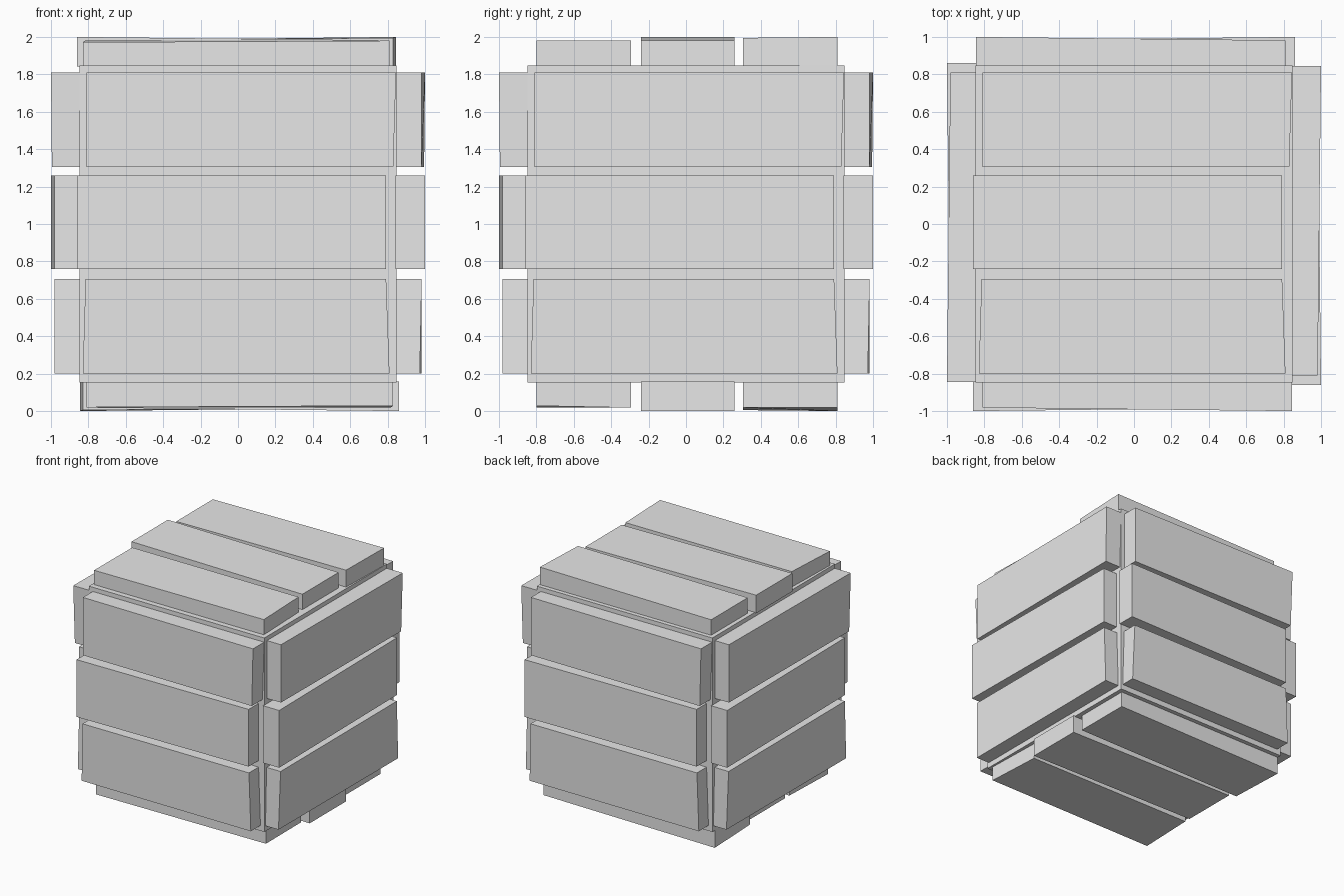
import bpy
import bmesh
from math import radians
from mathutils import Matrix, Vector

cube = bpy.data.objects.get("Cube")
if cube:
    bpy.data.objects.remove(cube, do_unlink=True)

grey = bpy.data.materials.new("plain_grey")
grey.use_nodes = True
grey.diffuse_color = (0.8, 0.8, 0.8, 1)
grey.node_tree.nodes["Principled BSDF"].inputs["Base Color"].default_value = grey.diffuse_color

CORE = 0.847
CENTRE = Matrix.Translation((0, 0, 1))


def finish(name, bm):
    bmesh.ops.recalc_face_normals(bm, faces=bm.faces)
    mesh = bpy.data.meshes.new(name)
    bm.to_mesh(mesh)
    bm.free()
    mesh.materials.append(grey)
    obj = bpy.data.objects.new(name, mesh)
    bpy.context.collection.objects.link(obj)


def plank(name, corners, turn):
    """Slightly irregular board: outer corners sit above a flat back on the core."""
    bm = bmesh.new()
    outer = [bm.verts.new(Vector(c)) for c in corners]
    inner = [bm.verts.new(Vector((x, y, CORE - 0.005))) for x, y, z in corners]
    bm.faces.new(outer)
    bm.faces.new(inner[::-1])
    for i in range(4):
        j = (i + 1) % 4
        bm.faces.new((outer[i], inner[i], inner[j], outer[j]))
    bm.transform(CENTRE @ turn)
    finish(name, bm)


# Solid inner box
bm = bmesh.new()
bmesh.ops.create_cube(bm, size=2 * CORE)
bm.transform(CENTRE)
finish("core_box", bm)

# Three hand-cut boards, drawn lying on the top face
boards = {
    "lower": [(-0.83, -0.8, 0.972), (0.81, -0.8, 0.98), (0.792, -0.295, 0.98), (-0.815, -0.295, 0.982)],
    "middle": [(-0.86, -0.24, 1), (0.79, -0.24, 0.982), (0.79, 0.26, 0.982), (-0.86, 0.26, 1)],
    "upper": [(-0.81, 0.305, 0.982), (0.83, 0.305, 0.995), (0.845, 0.81, 1), (-0.81, 0.81, 0.982)],
}

# The same set of boards turned onto all six faces
turns = {"top": Matrix.Identity(4), "bottom": Matrix.Rotation(radians(180), 4, "Y")}
for k, side in enumerate(("front", "left", "back", "right")):
    turns[side] = Matrix.Rotation(radians(90 * k), 4, "Z") @ Matrix.Rotation(radians(90), 4, "X")

for side, turn in turns.items():
    for level, corners in boards.items():
        plank(f"{side}_{level}_plank", corners, turn)
